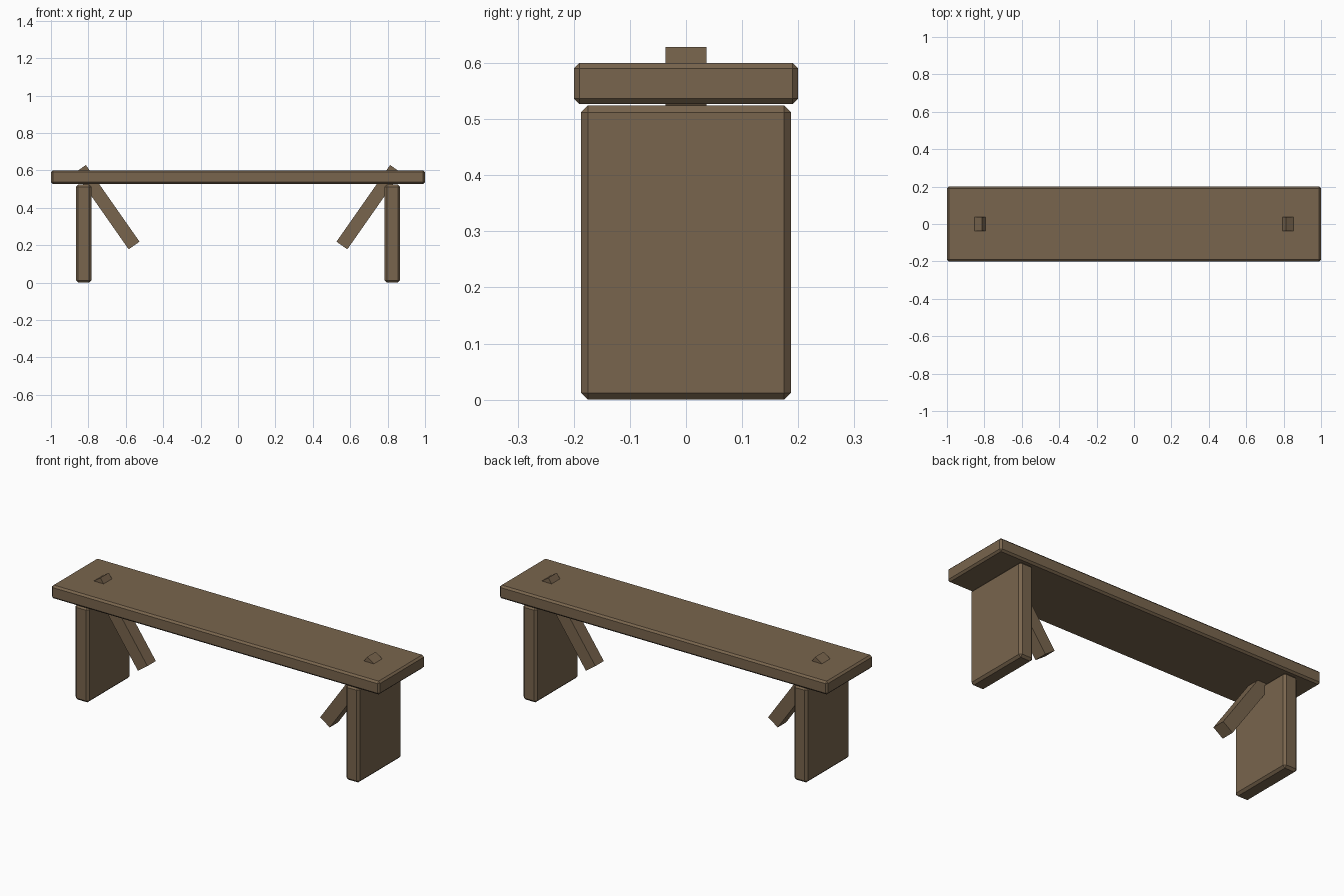
import bpy
import math

if "Cube" in bpy.data.objects:
    bpy.data.objects.remove(bpy.data.objects["Cube"])

# single wood colour
wood = bpy.data.materials.new("brown_wood")
wood.diffuse_color = (0.19, 0.13, 0.075, 1.0)
wood.use_nodes = True
wood.node_tree.nodes["Principled BSDF"].inputs["Base Color"].default_value = wood.diffuse_color


def plank(name, size, centre, chamfer=0.0, tilt=0.0):
    """Box with real dimensions, optional edge chamfer and tilt about y."""
    bpy.ops.mesh.primitive_cube_add(size=1, location=centre)
    ob = bpy.context.object
    ob.name = name
    ob.scale = size
    bpy.ops.object.transform_apply(location=False, rotation=False, scale=True)
    ob.rotation_euler.y = tilt
    if chamfer:
        bevel = ob.modifiers.new("chamfer", 'BEVEL')
        bevel.width = chamfer
        bevel.segments = 1
    ob.data.materials.append(wood)
    return ob


# seat board
plank("seat", (2.0, 0.4, 0.073), (0, 0, 0.5635), chamfer=0.01)

# slab leg and slanted brace (poking through the seat) at each end
for side, label in ((-1, "left"), (1, "right")):
    plank(label + "_leg", (0.083, 0.374, 0.524), (side * 0.825, 0, 0.262), chamfer=0.012)
    plank(label + "_brace", (0.071, 0.073, 0.5), (side * 0.699, 0, 0.403),
          tilt=side * math.radians(35))
